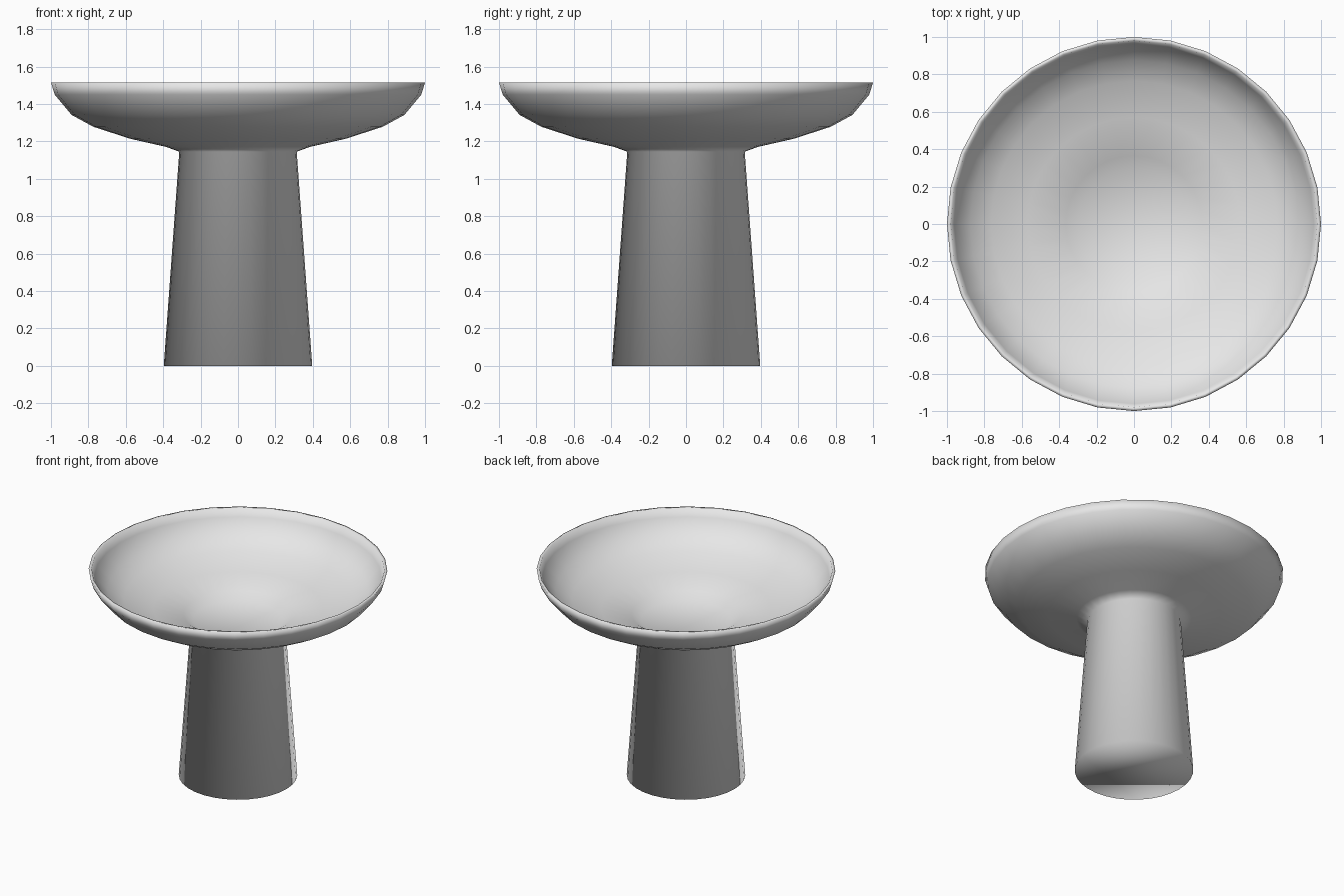
import bpy, bmesh, math

if "Cube" in bpy.data.objects:
    bpy.data.objects.remove(bpy.data.objects["Cube"])

SIDES = 32

# Outer profile from foot to rim, then inner profile from rim down to the dimple (radius, height)
OUTER = [(0.397, 0.0), (0.314, 1.145), (0.385, 1.171), (0.575, 1.214),
         (0.773, 1.278), (0.89, 1.342), (0.98, 1.45), (1.0, 1.515)]
INNER = [(0.98, 1.515), (0.962, 1.457), (0.875, 1.357), (0.765, 1.296),
         (0.57, 1.233), (0.365, 1.188), (0.30, 1.145)]


def lathe(name, profile, mat):
    """Spin a profile round z and close both ends with a flat cap."""
    bm = bmesh.new()
    rings = []
    for r, z in profile:
        rings.append([bm.verts.new((r * math.cos(a), r * math.sin(a), z))
                      for a in (2 * math.pi * i / SIDES for i in range(SIDES))])
    for low, high in zip(rings, rings[1:]):
        for i in range(SIDES):
            j = (i + 1) % SIDES
            bm.faces.new((low[i], low[j], high[j], high[i]))
    bm.faces.new(rings[0][::-1])
    bm.faces.new(rings[-1])
    for f in bm.faces:
        f.smooth = True
    mesh = bpy.data.meshes.new(name)
    bm.to_mesh(mesh)
    bm.free()
    mesh.materials.append(mat)
    obj = bpy.data.objects.new(name, mesh)
    bpy.context.collection.objects.link(obj)
    return obj


stone = bpy.data.materials.new("pale_grey")
stone.diffuse_color = (0.8, 0.8, 0.8, 1.0)
stone.use_nodes = True
stone.node_tree.nodes["Principled BSDF"].inputs["Base Color"].default_value = stone.diffuse_color

# Pedestal and basin form one continuous smooth surface
lathe("pedestal_basin", OUTER + INNER, stone)
